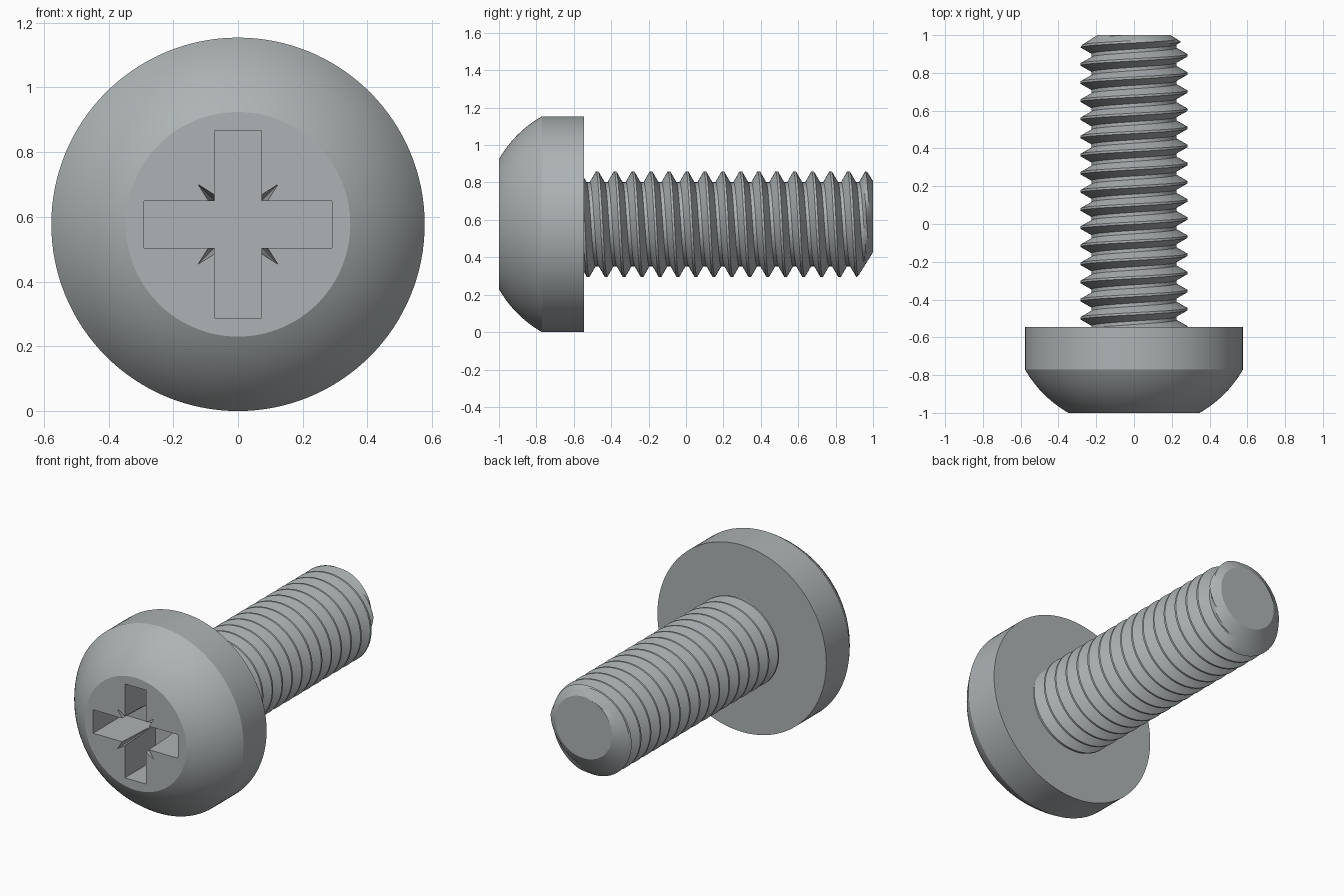
import bpy, bmesh, math
from mathutils import Vector

cube = bpy.data.objects.get("Cube")
if cube:
    bpy.data.objects.remove(cube, do_unlink=True)

AXIS_Z = 0.577
HEAD_R, FACE_R = 0.577, 0.347
FRONT, RIM, UNDER, TIP = -1.0, -0.77, -0.545, 1.0
ROOT_R, CREST_R, PITCH, FIRST_CREST = 0.225, 0.283, 0.096, -0.475

steel = bpy.data.materials.new("grey steel")
steel.use_nodes = True
colour = (0.42, 0.45, 0.46, 1)
steel.diffuse_color = colour
steel.node_tree.nodes["Principled BSDF"].inputs["Base Color"].default_value = colour


def polar(angle, r, y):
    """Point around the screw axis, angle measured from the top towards +x."""
    return Vector((r * math.sin(angle), y, AXIS_Z + r * math.cos(angle)))


def make_object(name, bm):
    bmesh.ops.remove_doubles(bm, verts=bm.verts, dist=1e-5)
    bmesh.ops.holes_fill(bm, edges=[e for e in bm.edges if e.is_boundary], sides=0)
    bmesh.ops.recalc_face_normals(bm, faces=bm.faces)
    mesh = bpy.data.meshes.new(name)
    bm.to_mesh(mesh)
    bm.free()
    mesh.materials.append(steel)
    obj = bpy.data.objects.new(name, mesh)
    bpy.context.collection.objects.link(obj)
    return obj


def skin(name, columns):
    """Surface through neighbouring columns of points, ends capped."""
    bm = bmesh.new()
    grid = [[bm.verts.new(p) for p in col] for col in columns]
    for a, b in zip(grid, grid[1:]):
        for j in range(len(a) - 1):
            bm.faces.new((a[j], b[j], b[j + 1], a[j + 1]))
    return make_object(name, bm)


def hull(name, points):
    bm = bmesh.new()
    for p in points:
        bm.verts.new(p)
    bmesh.ops.convex_hull(bm, input=bm.verts)
    return make_object(name, bm)


def smooth(obj, degrees):
    bpy.ops.object.select_all(action="DESELECT")
    obj.select_set(True)
    bpy.context.view_layer.objects.active = obj
    bpy.ops.object.shade_smooth_by_angle(angle=math.radians(degrees))


# Head: shallow dome arc, straight rim, flat underside
profile = []
for i in range(13):
    t = i / 12
    bulge = 0.022 * 4 * t * (1 - t) * math.sqrt(0.5)
    profile.append((FACE_R + (HEAD_R - FACE_R) * t + bulge,
                    FRONT + (RIM - FRONT) * t - bulge))
profile.append((HEAD_R, UNDER))
SIDES = 128
head = skin("head", [[polar(math.tau * i / SIDES, r, y) for r, y in profile]
                     for i in range(SIDES + 1)])

# Cross recess: two crossing slots and four tapered corner notches
ARM, HALF, DEPTH = 0.29, 0.0725, 0.3
cutters = []
for name, w, h in (("slot_wide", ARM, HALF), ("slot_tall", HALF, ARM)):
    cutters.append(hull(name, [(x, y, AXIS_Z + z) for x in (-w, w)
                               for y in (FRONT - 0.05, FRONT + DEPTH)
                               for z in (-h, h)]))
for sx in (-1, 1):
    for sz in (-1, 1):
        outline = [(0.05, 0.05), (0.07, 0.09), (0.085, 0.09),
                   (0.125, 0.125), (0.09, 0.085), (0.09, 0.07)]
        pts = [(sx * a, FRONT - 0.01, AXIS_Z + sz * b) for a, b in outline]
        pts += [(sx * a, FRONT + 0.25, AXIS_Z + sz * b)
                for a, b in ((0.05, 0.05), (0.06, 0.07), (0.075, 0.075), (0.07, 0.06))]
        cutters.append(hull("corner_notch", pts))

bpy.context.view_layer.objects.active = head
for cutter in cutters:
    cutter.hide_render = True
    mod = head.modifiers.new("recess", "BOOLEAN")
    mod.operation = "DIFFERENCE"
    mod.solver = "EXACT"
    mod.object = cutter
    bpy.ops.object.modifier_apply(modifier=mod.name)
    bpy.data.objects.remove(cutter, do_unlink=True)
smooth(head, 20)

# Threaded shank: right-hand helix with flat crests and a bevelled tip
FLAT, FOOT = 0.006, 0.039


def thread_radius(angle, y):
    turn = (y - FIRST_CREST) / PITCH - angle / math.tau
    d = abs(turn - round(turn)) * PITCH
    t = min(max((FOOT - d) / (FOOT - FLAT), 0), 1)
    r = ROOT_R + (CREST_R - ROOT_R) * t
    tip_r = 0.19 + 0.04 * math.cos(angle)
    return min(r, tip_r + 1.6 * (TIP - y))


mid = (FLAT + FOOT) / 2
breaks = (-FOOT, -mid, -FLAT, FLAT, mid, FOOT, PITCH / 2)
STEPS = 72
columns = []
for i in range(STEPS + 1):
    angle = math.tau * i / STEPS
    column = []
    for k in range(-3, 18):
        for b in breaks:
            y = FIRST_CREST + PITCH * (k + i / STEPS) + b
            y = min(max(y, UNDER - 0.005), TIP)
            column.append(polar(angle, thread_radius(angle, y), y))
    columns.append(column)
shank = skin("threaded_shank", columns)
smooth(shank, 25)
